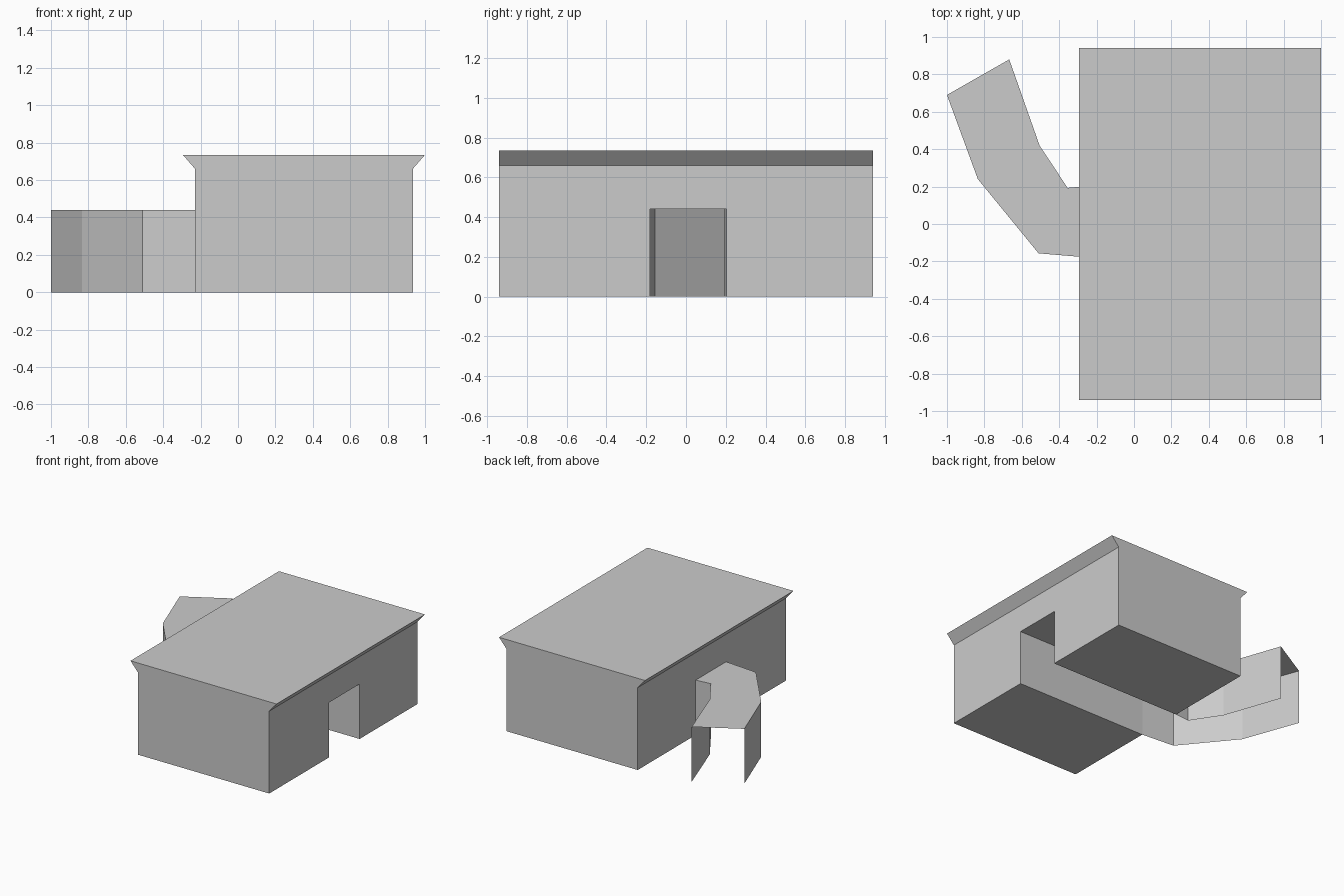
import bpy, bmesh
from mathutils import Vector

if "Cube" in bpy.data.objects:
    bpy.data.objects.remove(bpy.data.objects["Cube"])

X0, X1, YH = -0.23, 0.935, 0.94          # building footprint
EAVE, TOP, DOOR = 0.66, 0.735, 0.44      # heights
D0, D1 = -0.18, 0.205                    # passage sides

grey = bpy.data.materials.new("plain grey")
grey.diffuse_color = (0.6, 0.6, 0.6, 1)
grey.use_nodes = True
grey.node_tree.nodes["Principled BSDF"].inputs["Base Color"].default_value = grey.diffuse_color


def finish(name, bm):
    mesh = bpy.data.meshes.new(name)
    bm.to_mesh(mesh)
    bm.free()
    mesh.materials.append(grey)
    ob = bpy.data.objects.new(name, mesh)
    bpy.context.collection.objects.link(ob)
    return ob


def prism(name, profile, offset, skip_z):
    """Extrude a closed profile, dropping the hidden horizontal face at skip_z."""
    bm = bmesh.new()
    face = bm.faces.new([bm.verts.new(p) for p in profile])
    ext = bmesh.ops.extrude_face_region(bm, geom=[face], use_keep_orig=True)
    bmesh.ops.translate(bm, vec=Vector(offset),
                        verts=[g for g in ext["geom"] if isinstance(g, bmesh.types.BMVert)])
    bmesh.ops.recalc_face_normals(bm, faces=bm.faces)
    hidden = [f for f in bm.faces if all(abs(v.co.z - skip_z) < 1e-5 for v in f.verts)]
    bmesh.ops.delete(bm, geom=hidden, context="FACES_ONLY")
    return finish(name, bm)


# Building body: side elevation with a passage through it, extruded along x
arch = [(-YH, 0), (D0, 0), (D0, DOOR), (D1, DOOR), (D1, 0), (YH, 0), (YH, EAVE), (-YH, EAVE)]
prism("building_body", [(X0, y, z) for y, z in arch], (X1 - X0, 0, 0), EAVE)

# Flared roof edge: trapezoid extruded along y
flare = [(X0, EAVE), (X1, EAVE), (1.0, TOP), (-0.295, TOP)]
prism("flared_roof", [(x, -YH, z) for x, z in flare], (0, 2 * YH, 0), EAVE)

# Covered walkway: thin walls and roof following a bent path, open below and at its end
outer = [(X0, D0), (-0.51, -0.157), (-0.835, 0.24), (-1.0, 0.69)]
inner = [(X0, D1), (-0.355, 0.193), (-0.505, 0.42), (-0.667, 0.88)]
bm = bmesh.new()
rows = [[bm.verts.new((*p, z)) for p in side]
        for side, z in ((outer, 0), (outer, DOOR), (inner, DOOR), (inner, 0))]
for a, b in zip(rows, rows[1:]):
    for i in range(3):
        bm.faces.new((a[i], a[i + 1], b[i + 1], b[i]))
bm.normal_update()
if sum(f.normal.z for f in bm.faces) < 0:
    bmesh.ops.reverse_faces(bm, faces=bm.faces)
finish("covered_walkway", bm)
